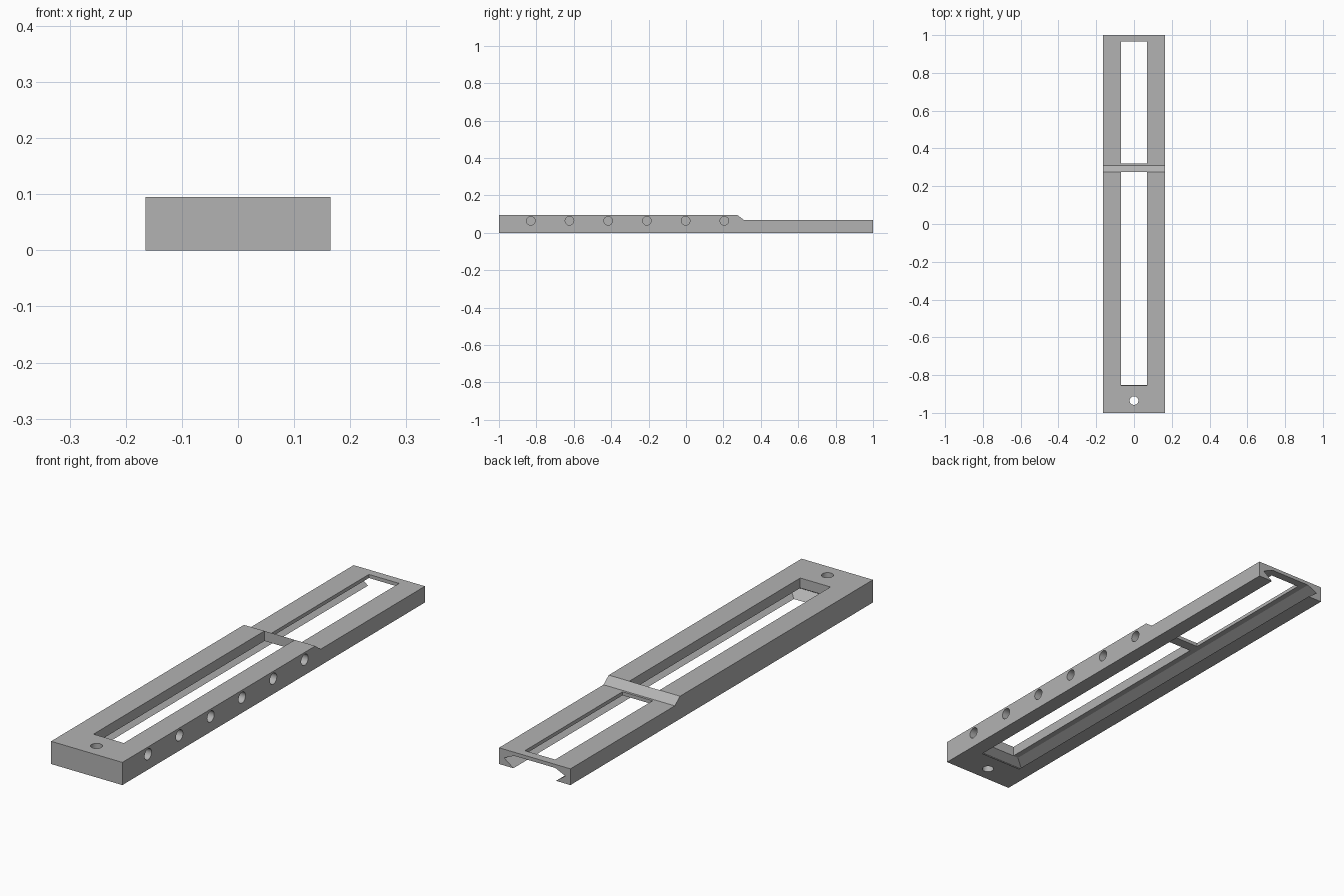
import bpy
import bmesh

old = bpy.data.objects.get("Cube")
if old:
    bpy.data.objects.remove(old, do_unlink=True)

HALF_WIDTH = 0.165
SLOT_HALF = 0.07
HOLE_RADIUS = 0.023

grey = bpy.data.materials.new("plain_grey")
grey.use_nodes = True
grey.diffuse_color = (0.45, 0.45, 0.45, 1)
grey.node_tree.nodes["Principled BSDF"].inputs["Base Color"].default_value = grey.diffuse_color


def loft(name, rings):
    """Solid through a list of point rings, capped at both ends."""
    bm = bmesh.new()
    loops = [[bm.verts.new(p) for p in ring] for ring in rings]
    n = len(loops[0])
    for a, b in zip(loops, loops[1:]):
        for i in range(n):
            j = (i + 1) % n
            bm.faces.new((a[i], a[j], b[j], b[i]))
    bm.faces.new(loops[0])
    bm.faces.new(loops[-1])
    bmesh.ops.recalc_face_normals(bm, faces=bm.faces)
    mesh = bpy.data.meshes.new(name)
    bm.to_mesh(mesh)
    bm.free()
    mesh.materials.append(grey)
    obj = bpy.data.objects.new(name, mesh)
    bpy.context.collection.objects.link(obj)
    return obj


def rectangle(half, y0, y1, z):
    return [(-half, y0, z), (half, y0, z), (half, y1, z), (-half, y1, z)]


def cylinder(location, depth, rotation=(0, 0, 0)):
    bpy.ops.mesh.primitive_cylinder_add(vertices=32, radius=HOLE_RADIUS, depth=depth,
                                        location=location, rotation=rotation)
    return bpy.context.object


def cut(body, cutter):
    cutter.hide_render = True
    mod = body.modifiers.new("cut", 'BOOLEAN')
    mod.operation = 'DIFFERENCE'
    mod.solver = 'EXACT'
    mod.object = cutter
    bpy.context.view_layer.objects.active = body
    bpy.ops.object.modifier_apply(modifier=mod.name)
    bpy.data.objects.remove(cutter, do_unlink=True)


# Rail body: side outline with a step down towards the back
outline = [(-1, 0), (1, 0), (1, 0.068), (0.31, 0.068), (0.275, 0.095), (-1, 0.095)]
rail = loft("rail_body", [[(x, y, z) for y, z in outline] for x in (-HALF_WIDTH, HALF_WIDTH)])

# Undercut channel below, open at the back and undercut at its front end
cut(rail, loft("channel_cutter", [
    rectangle(0.085, -0.842, 1.1, -0.01),
    rectangle(0.142, -0.89, 1.1, 0.032),
    rectangle(0.095, -0.856, 1.1, 0.053),
]))

# Two long slots through the top, leaving a cross bar between them
for y0, y1 in ((-0.855, 0.275), (0.32, 0.965)):
    cut(rail, loft("slot_cutter", [rectangle(SLOT_HALF, y0, y1, z) for z in (0.045, 0.2)]))

# Mounting hole through the solid front end
cut(rail, cylinder((0, -0.935, 0.05), 0.3))

# Row of blind holes along the left side
for i in range(6):
    cut(rail, cylinder((HALF_WIDTH, -0.83 + 0.207 * i, 0.064), 0.09, (0, 1.5708, 0)))

# Smooth the hole walls only
bpy.ops.object.select_all(action='DESELECT')
rail.select_set(True)
bpy.context.view_layer.objects.active = rail
bpy.ops.object.shade_smooth_by_angle(angle=0.4)
